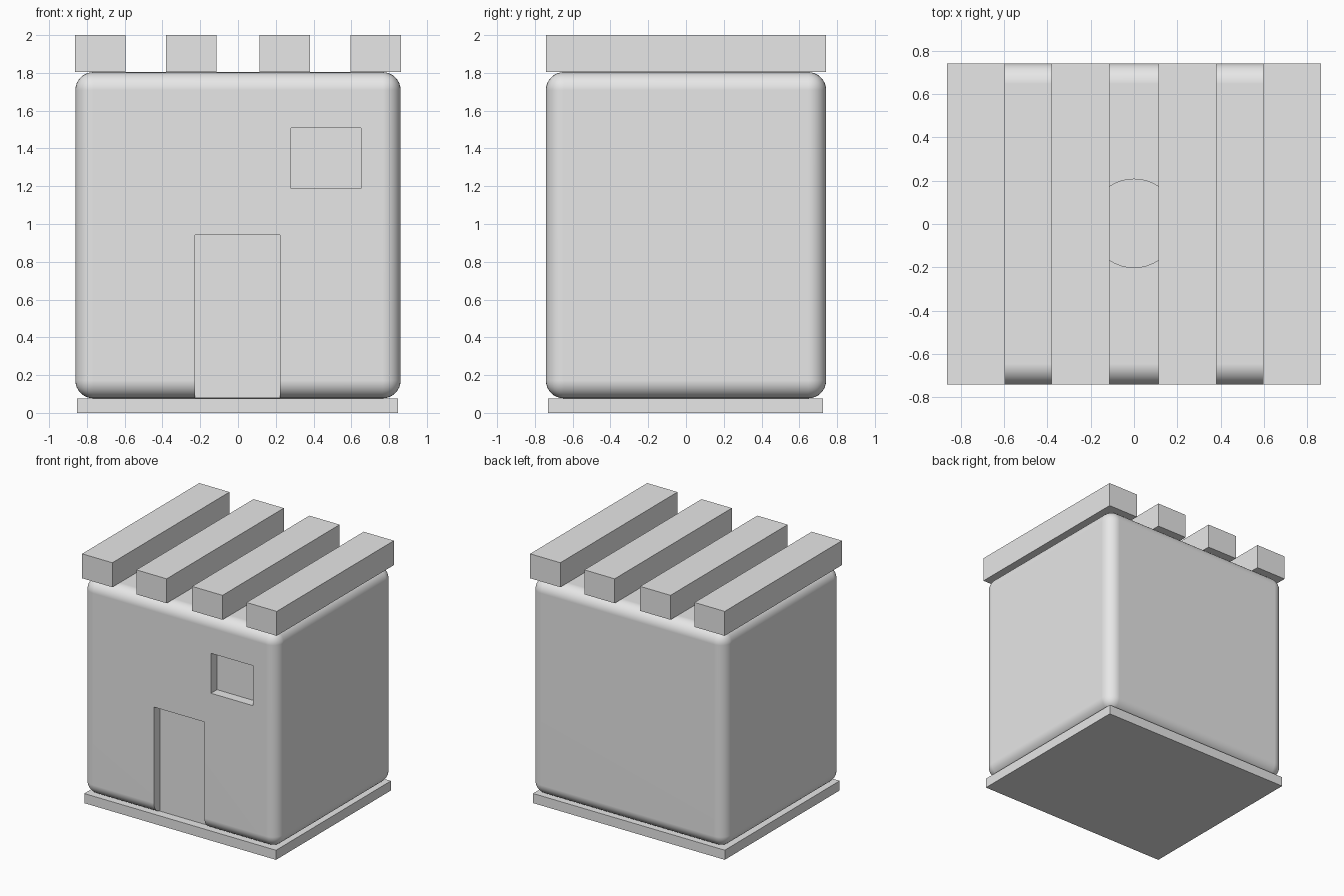
import bpy
import bmesh
import math
from mathutils import Matrix, Vector

default = bpy.data.objects.get("Cube")
if default:
    bpy.data.objects.remove(default, do_unlink=True)

grey = bpy.data.materials.new("plain_grey")
grey.use_nodes = True
grey.diffuse_color = (0.8, 0.8, 0.8, 1)
grey.node_tree.nodes["Principled BSDF"].inputs["Base Color"].default_value = (0.8, 0.8, 0.8, 1)


def finish(name, bm):
    mesh = bpy.data.meshes.new(name)
    bm.to_mesh(mesh)
    bm.free()
    mesh.materials.append(grey)
    obj = bpy.data.objects.new(name, mesh)
    bpy.context.collection.objects.link(obj)
    return obj


def box(name, low, high, radius=0):
    """Box between two corners, with optional rounded edges."""
    low, high = Vector(low), Vector(high)
    bm = bmesh.new()
    place = Matrix.Translation((low + high) / 2) @ Matrix.Diagonal((*(high - low), 1))
    bmesh.ops.create_cube(bm, size=1, matrix=place)
    if radius:
        bmesh.ops.bevel(bm, geom=bm.edges[:], offset=radius, segments=8,
                        profile=0.5, affect='EDGES')
    return finish(name, bm)


def cut(target, cutter):
    """Subtract the cutter and remove it."""
    cutter.hide_render = True
    mod = target.modifiers.new("cut", 'BOOLEAN')
    mod.operation = 'DIFFERENCE'
    mod.solver = 'EXACT'
    mod.object = cutter
    bpy.context.view_layer.objects.active = target
    bpy.ops.object.modifier_apply(modifier=mod.name)
    bpy.data.objects.remove(cutter, do_unlink=True)


FRONT, FLOOR, ROOF = -0.742, 0.077, 1.804
RECESS = 0.076

# Ground slab
box("base_slab", (-0.852, -0.73, 0), (0.848, 0.726, FLOOR))

# Rounded house block
house = box("house_body", (-0.861, FRONT, FLOOR), (0.861, -FRONT, ROOF), 0.095)

# Door and window recesses
cut(house, box("door_cutter", (-0.227, -1, 0), (0.222, FRONT + RECESS, 0.942)))
cut(house, box("window_cutter", (0.28, -1, 1.188), (0.651, FRONT + RECESS, 1.508)))

# Round recess in the roof
bm = bmesh.new()
bmesh.ops.create_cone(bm, cap_ends=True, segments=64, radius1=0.204, radius2=0.204,
                      depth=2 * RECESS, matrix=Matrix.Translation((0, 0.003, ROOF)))
cut(house, finish("roof_hole_cutter", bm))

# Smooth rounded edges with flat walls
bpy.ops.object.select_all(action='DESELECT')
house.select_set(True)
bpy.context.view_layer.objects.active = house
bpy.ops.object.shade_smooth_by_angle(angle=math.radians(30))
normals = house.modifiers.new("flat_walls", 'WEIGHTED_NORMAL')
normals.keep_sharp = True

# Roof beams, mirrored left and right
for pair, (inner, outer) in {"inner": (0.113, 0.382), "outer": (0.595, 0.863)}.items():
    for side, sign in (("left", 1), ("right", -1)):
        x0, x1 = sorted((sign * inner, sign * outer))
        box(f"{side}_{pair}_roof_beam", (x0, FRONT, ROOF), (x1, -FRONT, 2))
